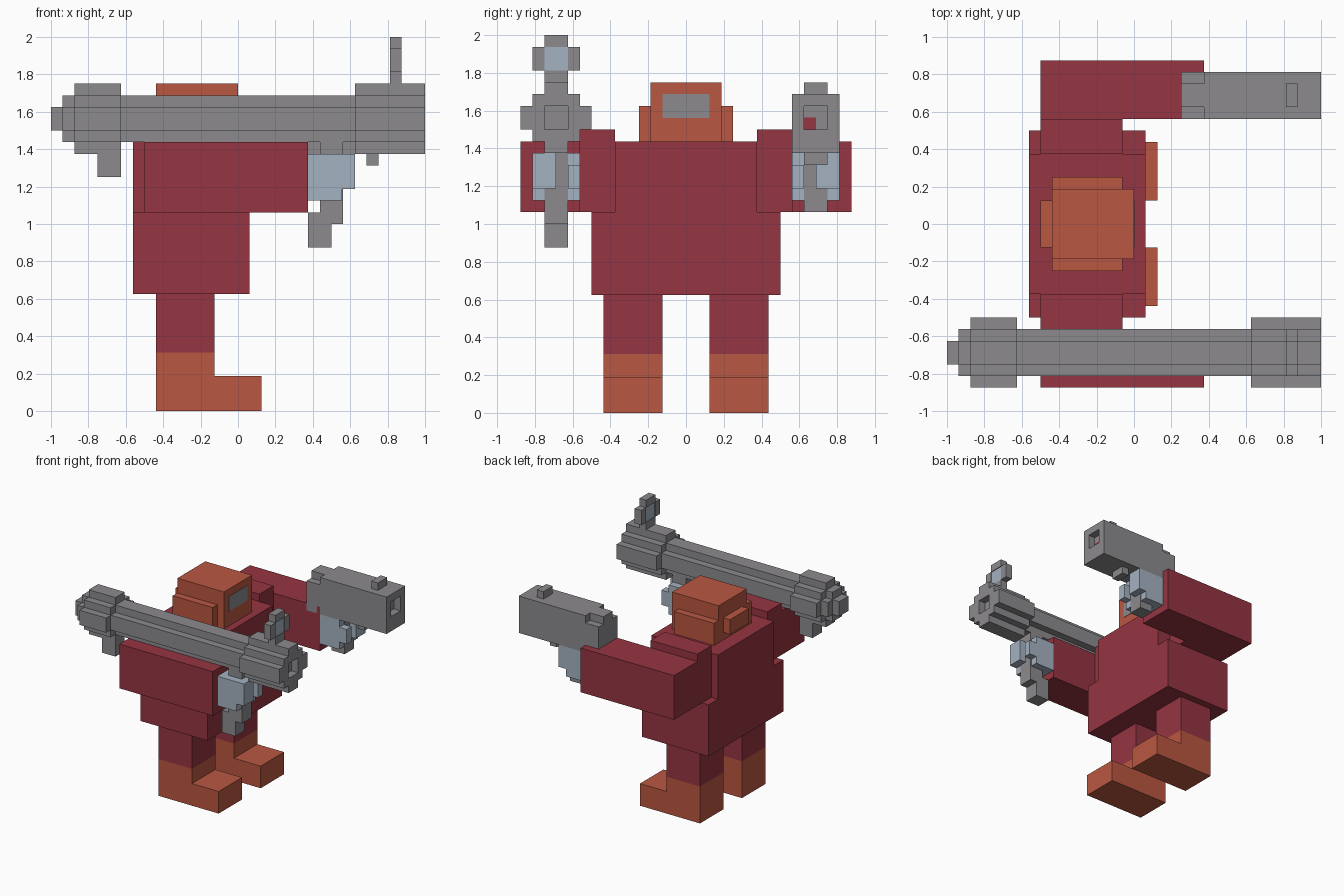
import bpy, bmesh

cube = bpy.data.objects.get("Cube")
if cube:
    bpy.data.objects.remove(cube, do_unlink=True)

U = 1 / 16  # one block of the model's grid


def material(name, rgb):
    m = bpy.data.materials.new(name)
    m.use_nodes = True
    m.diffuse_color = (*rgb, 1)
    m.node_tree.nodes["Principled BSDF"].inputs["Base Color"].default_value = (*rgb, 1)
    return m


RED = material("crimson cloth", (0.300, 0.035, 0.054))
ORANGE = material("rust orange", (0.49, 0.095, 0.053))
GREY = material("gunmetal grey", (0.262, 0.254, 0.270))
BLUE = material("pale blue", (0.375, 0.445, 0.54))


def extrude(name, mat, plane, outline, lo, hi):
    """Extrude a closed outline, drawn in the xz or yz plane, along the third axis."""
    def place(a, b, c):
        return (a * U, c * U, b * U) if plane == "xz" else (c * U, a * U, b * U)
    bm = bmesh.new()
    base = bm.faces.new([bm.verts.new(place(a, b, lo)) for a, b in outline])
    new = bmesh.ops.extrude_face_region(bm, geom=[base])["geom"]
    shift = [p - q for p, q in zip(place(0, 0, hi), place(0, 0, lo))]
    bmesh.ops.translate(bm, verts=[v for v in new if isinstance(v, bmesh.types.BMVert)], vec=shift)
    bmesh.ops.recalc_face_normals(bm, faces=bm.faces)
    mesh = bpy.data.meshes.new(name)
    bm.to_mesh(mesh)
    bm.free()
    mesh.materials.append(mat)
    obj = bpy.data.objects.new(name, mesh)
    bpy.context.collection.objects.link(obj)
    return obj


def box(name, mat, x, y, z):
    return extrude(name, mat, "xz", [(x[0], z[0]), (x[1], z[0]), (x[1], z[1]), (x[0], z[1])], *sorted(y))


def stepped_tube(name, x, cy, cz, n):
    """Blocky round bar: a stair-stepped outline of radius n along x."""
    quarter = []
    for i in range(n):
        quarter += [(n - i, i + 1), (n - i - 1, i + 1)] if i < n - 1 else [(1, n)]
    outline = [(n, -1)] + [p for p in quarter]
    # one side is walked, then turned around to close the profile
    right = [(a, b) for a, b in outline if a > 0]
    upper = right[1:]
    lower = [(a, -b) for a, b in reversed(upper)]
    half = lower + upper
    full = half + [(-a, -b) for a, b in half]
    return extrude(name, GREY, "yz", [(cy + a, cz + b) for a, b in full], *x)


def bore(obj, cy, cz):
    """Sink a square muzzle hole into the front end."""
    cutter = box("muzzle_cutter", GREY, (15, 17), (cy - 1, cy + 1), (cz - 1, cz + 1))
    cutter.hide_render = True
    mod = obj.modifiers.new("muzzle", "BOOLEAN")
    mod.operation, mod.solver, mod.object = "DIFFERENCE", "EXACT", cutter
    bpy.context.view_layer.objects.active = obj
    bpy.ops.object.modifier_apply(modifier=mod.name)
    bpy.data.objects.remove(cutter, do_unlink=True)


# Torso: wide lower block, narrower chest
box("lower_torso", RED, (-9, 1), (-8, 8), (10, 17))
box("chest", RED, (-9, 1), (-6, 6), (17, 23))

# Head with side flaps, back knot and visor
box("head", ORANGE, (-7, 0), (-3, 3), (23, 28))
box("head_back", ORANGE, (-8, -7), (-2, 2), (24, 26))
box("visor", GREY, (-0.05, 0.05), (-2, 2), (25, 27))

# Paired limbs
for side, s in (("left", 1), ("right", -1)):
    def pair(name, mat, x, y, z):
        return box(f"{side}_{name}", mat, x, (s * y[0], s * y[1]), z)

    pair("head_flap", ORANGE, (-7, -1), (3, 4), (23, 26))
    pair("trouser_leg", RED, (-7, -2), (2, 7), (5, 10))
    extrude(f"{side}_boot", ORANGE, "xz", [(-7, 0), (2, 0), (2, 3), (-2, 3), (-2, 5), (-7, 5)],
            *sorted((2 * s, 7 * s)))
    pair("shoulder", RED, (-8, -1), (6, 9), (17, 24))
    pair("arm", RED, (-8, 6), (9, 14), (17, 23))
    pair("palm", BLUE, (6, 8.9), (9, 13), (18, 22))
    pair("outer_fingers", BLUE, (8.9, 10), (11, 13), (19, 22))
    pair("inner_fingers", BLUE, (8.9, 10), (9, 10), (19, 21))

# Pistol in the left hand
slide = box("pistol_slide", GREY, (6, 16), (9, 13), (22, 27))
bore(slide, 11, 25)
box("pistol_rear", GREY, (4, 6), (9, 13), (22, 26))
box("pistol_hammer", GREY, (4, 6), (10, 12), (26, 27))
box("pistol_sight", GREY, (13, 14), (10, 12), (27, 28))
box("pistol_grip", GREY, (7, 9), (10, 12), (17, 22))
box("pistol_guard", GREY, (11, 12), (10, 12), (21, 22))
box("pistol_bore_mark", RED, (14.95, 15.08), (10, 11), (24, 25))

# Launcher on the right arm
stepped_tube("launcher_tube", (-15, 10), -11, 25, 2)
stepped_tube("launcher_rear_ring", (-14, -10), -11, 25, 3)
muzzle = stepped_tube("launcher_front_ring", (10, 16), -11, 25, 3)
bore(muzzle, -11, 25)
box("launcher_tail", GREY, (-16, -15), (-12, -10), (24, 26))
box("launcher_rear_foot", GREY, (-12, -10), (-12, -10), (20, 22))
extrude("launcher_grip", GREY, "xz",
        [(6, 14), (8, 14), (8, 16), (9, 16), (9, 23), (7, 23), (7, 17), (6, 17)], -12, -10)

# Launcher sight: post, frame and lens
box("sight_post", GREY, (13, 14), (-12, -10), (28, 29))
box("sight_top", GREY, (13, 14), (-12, -10), (31, 32))
for name, y in (("sight_outer_side", (-13, -12)), ("sight_inner_side", (-10, -9))):
    box(name, GREY, (13, 14), y, (29, 31))
box("sight_lens", BLUE, (13.1, 13.9), (-12, -10), (29, 31))
